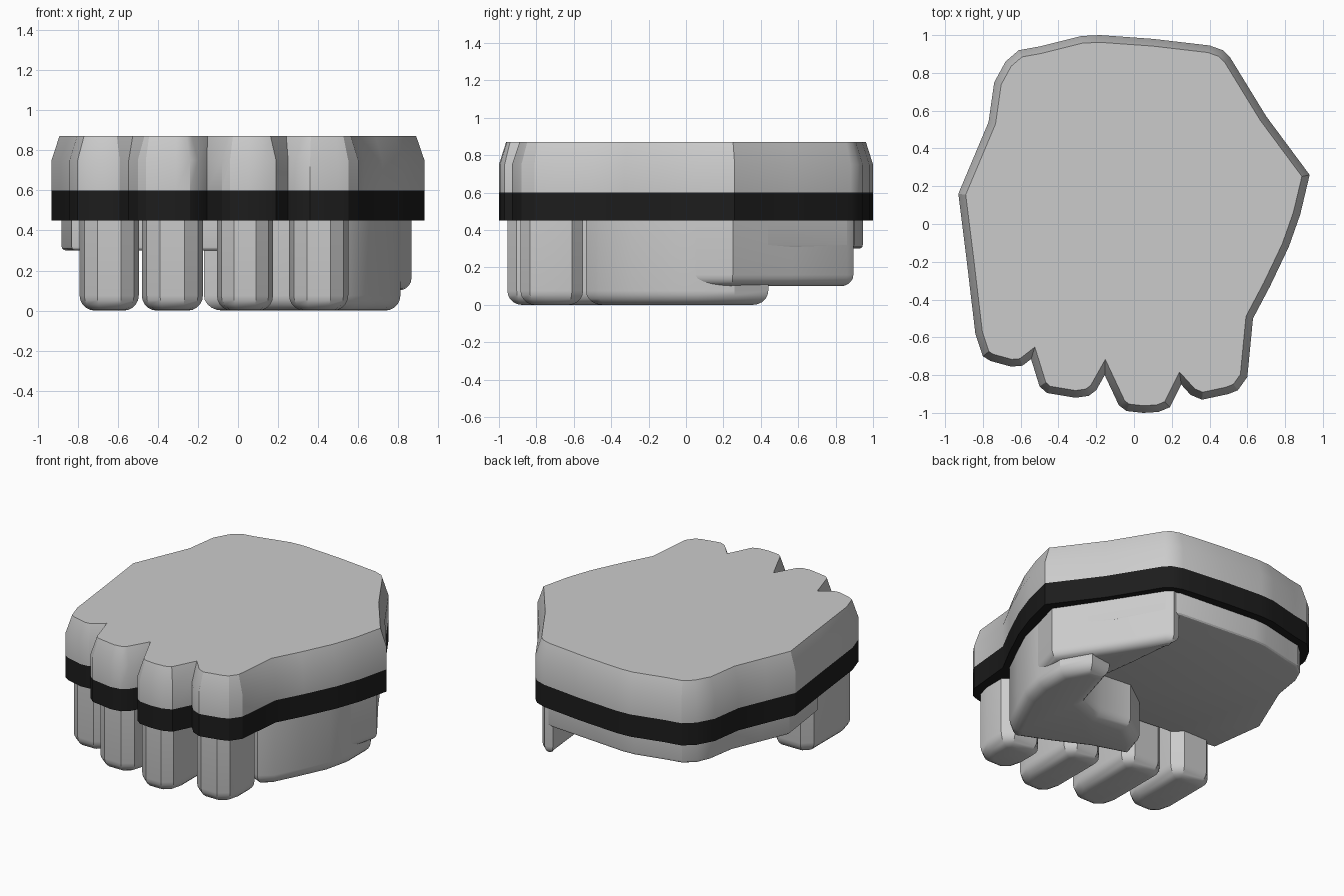
import bpy, bmesh, math
from mathutils import Vector

if "Cube" in bpy.data.objects:
    bpy.data.objects.remove(bpy.data.objects["Cube"])


def inset(pts, d):
    """Offset a counter-clockwise outline inward with mitred corners."""
    out = []
    for i, p in enumerate(pts):
        p = Vector(p)
        a = (p - Vector(pts[i - 1])).normalized()
        b = (Vector(pts[(i + 1) % len(pts)]) - p).normalized()
        na, nb = Vector((-a.y, a.x)), Vector((-b.y, b.x))
        m = (na + nb) / max(1 + na.dot(nb), 0.35)
        out.append(p + m * d)
    return out


def slab(name, pts, layers, colour=None):
    """Loft an outline through (inset, z) layers from bottom to top."""
    bm = bmesh.new()
    rings = [[bm.verts.new((p.x, p.y, z)) for p in inset(pts, d)] for d, z in layers]
    n = len(pts)
    bm.faces.new(rings[0][::-1])
    bm.faces.new(rings[-1])
    for lo, hi in zip(rings, rings[1:]):
        for i in range(n):
            j = (i + 1) % n
            bm.faces.new((lo[i], lo[j], hi[j], hi[i]))
    me = bpy.data.meshes.new(name)
    bm.to_mesh(me)
    bm.free()
    ob = bpy.data.objects.new(name, me)
    bpy.context.collection.objects.link(ob)
    if colour:
        mat = bpy.data.materials.new(name)
        mat.diffuse_color = colour
        mat.use_nodes = True
        mat.node_tree.nodes["Principled BSDF"].inputs["Base Color"].default_value = mat.diffuse_color
        me.materials.append(mat)
    bpy.ops.object.select_all(action='DESELECT')
    ob.select_set(True)
    bpy.context.view_layer.objects.active = ob
    bpy.ops.object.shade_smooth_by_angle(angle=math.radians(28))
    return ob


def rounded(z0, z1, r, steps=5):
    """Layers for a wall with a rounded bottom edge."""
    arc = [(r * (1 - math.sin(t)), z0 + r * (1 - math.cos(t)))
           for t in (math.pi / 2 * i / steps for i in range(steps + 1))]
    return arc + [(0, z1)]


# Fist outline shared by the handle and the band
outline = [
    (.93, .26), (.70, .57), (.51, .88), (.47, .92), (.40, .945), (.1, .98), (-.18, 1),
    (-.28, .995), (-.5, .94), (-.61, .92), (-.68, .86), (-.74, .75), (-.77, .54),
    (-.85, .35), (-.93, .16), (-.885, -.2), (-.84, -.58), (-.80, -.70), (-.76, -.725),
    (-.65, -.755), (-.59, -.75), (-.545, -.715), (-.50, -.86), (-.46, -.895), (-.31, -.92),
    (-.24, -.91), (-.20, -.88), (-.155, -.80), (-.08, -.96), (-.04, -.99), (.05, -1),
    (.13, -.995), (.19, -.97), (.25, -.85), (.30, -.905), (.36, -.93), (.5, -.90),
    (.55, -.88), (.60, -.81), (.63, -.5), (.72, -.33), (.82, -.12), (.88, .05)]

slab("handle", outline, [(0, .60), (0, .75), (.038, .87)])
slab("band", outline, [(0, .45), (0, .60)], (.012, .012, .012, 1))

# Fingers: left x, right x, front y, back y
for i, (x0, x1, yf, yb) in enumerate([(-.79, -.495, -.71, -.18), (-.48, -.175, -.87, -.27),
                                      (-.105, .175, -.955, -.40), (.255, .55, -.885, -.55)]):
    w = x1 - x0
    slab(f"finger_{i + 1}", [
        (x0 + .3 * w, yf), (x1 - .3 * w, yf), (x1 - .08 * w, yf + .05), (x1, yf + .14),
        (x1, yb - .06), (x1 - .06, yb), (x0 + .06, yb), (x0, yb - .06),
        (x0, yf + .14), (x0 + .08 * w, yf + .05)], rounded(0, .46, .075))

# Folded thumb lying behind the fingers
slab("thumb", [
    (-.17, -.25), (.08, -.33), (.30, -.44), (.52, -.535), (.60, -.47), (.69, -.29), (.77, -.12),
    (.81, .05), (.81, .26), (.70, .44), (.55, .42), (.45, .08), (.28, .02), (.06, .04), (-.12, -.09)],
    rounded(0, .46, .075))

# Thumb base running to the back corner
slab("thumb_base", [
    (.48, .05), (.81, .05), (.865, .25), (.65, .57), (.47, .86), (.43, .895), (.38, .88), (.42, .5)],
    rounded(.10, .46, .06))

# Palm plate under the back of the hand
slab("palm", [
    (.86, .25), (.66, .56), (.47, .86), (.38, .90), (-.18, .945), (-.27, .94), (-.48, .89),
    (-.58, .87), (-.65, .81), (-.69, .72), (-.72, .53), (-.80, .34), (-.88, .15),
    (-.83, -.22), (-.5, -.25), (0, -.30), (.5, -.35), (.76, -.1)],
    rounded(.30, .46, .02, 3))
